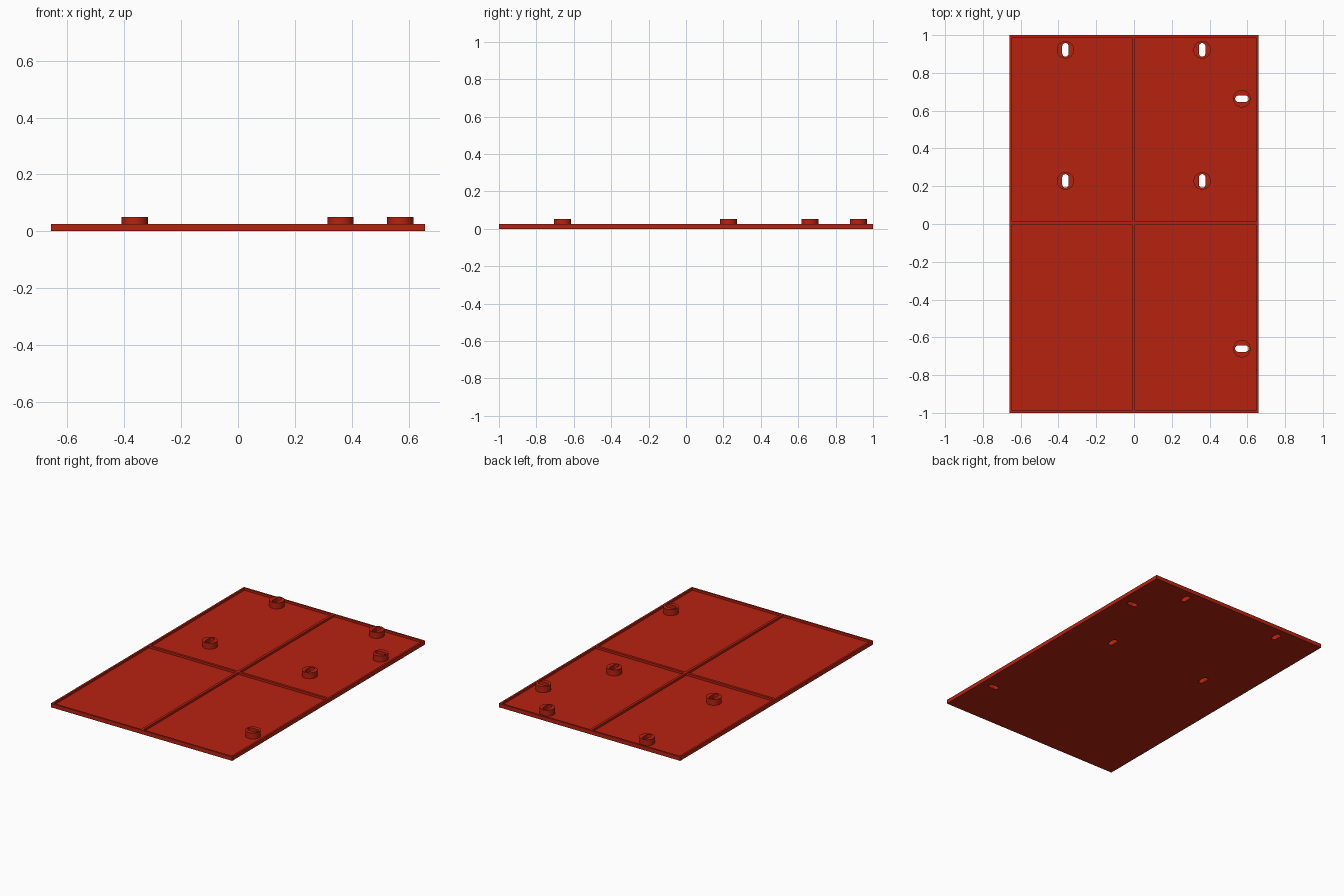
import bpy
import bmesh
import math
from mathutils import Matrix, Vector

cube = bpy.data.objects.get("Cube")
if cube:
    bpy.data.objects.remove(cube, do_unlink=True)

W, L = 0.658, 1.0            # half width, half length
FLOOR, RIM, BOSS = 0.012, 0.026, 0.051
EDGE, RIB = 0.012, 0.008     # rim width, half rib width
RIB_X, RIB_Y = -0.003, 0.006

red = bpy.data.materials.new("red plastic")
red.use_nodes = True
colour = (0.47, 0.016, 0.005, 1)
red.diffuse_color = colour
red.node_tree.nodes["Principled BSDF"].inputs["Base Color"].default_value = colour


def finish(name, bm):
    mesh = bpy.data.meshes.new(name)
    bmesh.ops.recalc_face_normals(bm, faces=bm.faces)
    bm.to_mesh(mesh)
    bm.free()
    mesh.materials.append(red)
    obj = bpy.data.objects.new(name, mesh)
    bpy.context.collection.objects.link(obj)
    return obj


def add_box(bm, x0, x1, y0, y1, z0, z1):
    centre = Vector((x0 + x1, y0 + y1, z0 + z1)) / 2
    size = Matrix.Diagonal((x1 - x0, y1 - y0, z1 - z0, 1))
    bmesh.ops.create_cube(bm, size=1, matrix=Matrix.Translation(centre) @ size)


def add_slot(bm, x, y, turned):
    # Rounded slot prism running through plate and boss
    r, half = 0.017, 0.019
    ring = []
    for end, start in ((1, 0), (-1, math.pi)):
        for i in range(9):
            a = start + math.pi * i / 8
            px, py = r * math.cos(a), r * math.sin(a) + end * half
            if turned:
                px, py = -py, px
            ring.append(bm.verts.new((x + px, y + py, -0.05)))
    face = bm.faces.new(ring)
    top = bmesh.ops.extrude_face_region(bm, geom=[face])["geom"]
    verts = [g for g in top if isinstance(g, bmesh.types.BMVert)]
    bmesh.ops.translate(bm, verts=verts, vec=(0, 0, 0.15))


def cut(obj, cutter):
    mod = obj.modifiers.new("cut", 'BOOLEAN')
    mod.operation = 'DIFFERENCE'
    mod.solver = 'EXACT'
    mod.object = cutter
    bpy.context.view_layer.objects.active = obj
    bpy.ops.object.modifier_apply(modifier=mod.name)


# Panel with a raised rim and crossing ribs left between four pockets
bm = bmesh.new()
add_box(bm, -W, W, -L, L, 0, RIM)
panel = finish("ribbed_panel", bm)

bm = bmesh.new()
for x0, x1 in ((-W + EDGE, RIB_X - RIB), (RIB_X + RIB, W - EDGE)):
    for y0, y1 in ((-L + EDGE, RIB_Y - RIB), (RIB_Y + RIB, L - EDGE)):
        add_box(bm, x0, x1, y0, y1, FLOOR, 0.1)
pockets = finish("pocket_cutter", bm)
cut(panel, pockets)

# Slotted mounting bosses: x, y, slot turned sideways
spots = [(x, y, False) for x in (-0.363, 0.361) for y in (0.228, 0.922)]
spots += [(0.571, y, True) for y in (-0.66, 0.663)]

bm = bmesh.new()
for spot in spots:
    add_slot(bm, *spot)
slots = finish("slot_cutter", bm)
cut(panel, slots)

for n, (x, y, turned) in enumerate(spots, 1):
    bm = bmesh.new()
    bmesh.ops.create_cone(bm, cap_ends=True, segments=40, radius1=0.046, radius2=0.046,
                          depth=BOSS - FLOOR,
                          matrix=Matrix.Translation((x, y, (BOSS + FLOOR) / 2)))
    boss = finish(f"slotted_boss_{n}", bm)
    cut(boss, slots)
    bpy.ops.object.select_all(action='DESELECT')
    boss.select_set(True)
    bpy.ops.object.shade_smooth_by_angle(angle=math.radians(30))

for cutter in (pockets, slots):
    bpy.data.objects.remove(cutter, do_unlink=True)
